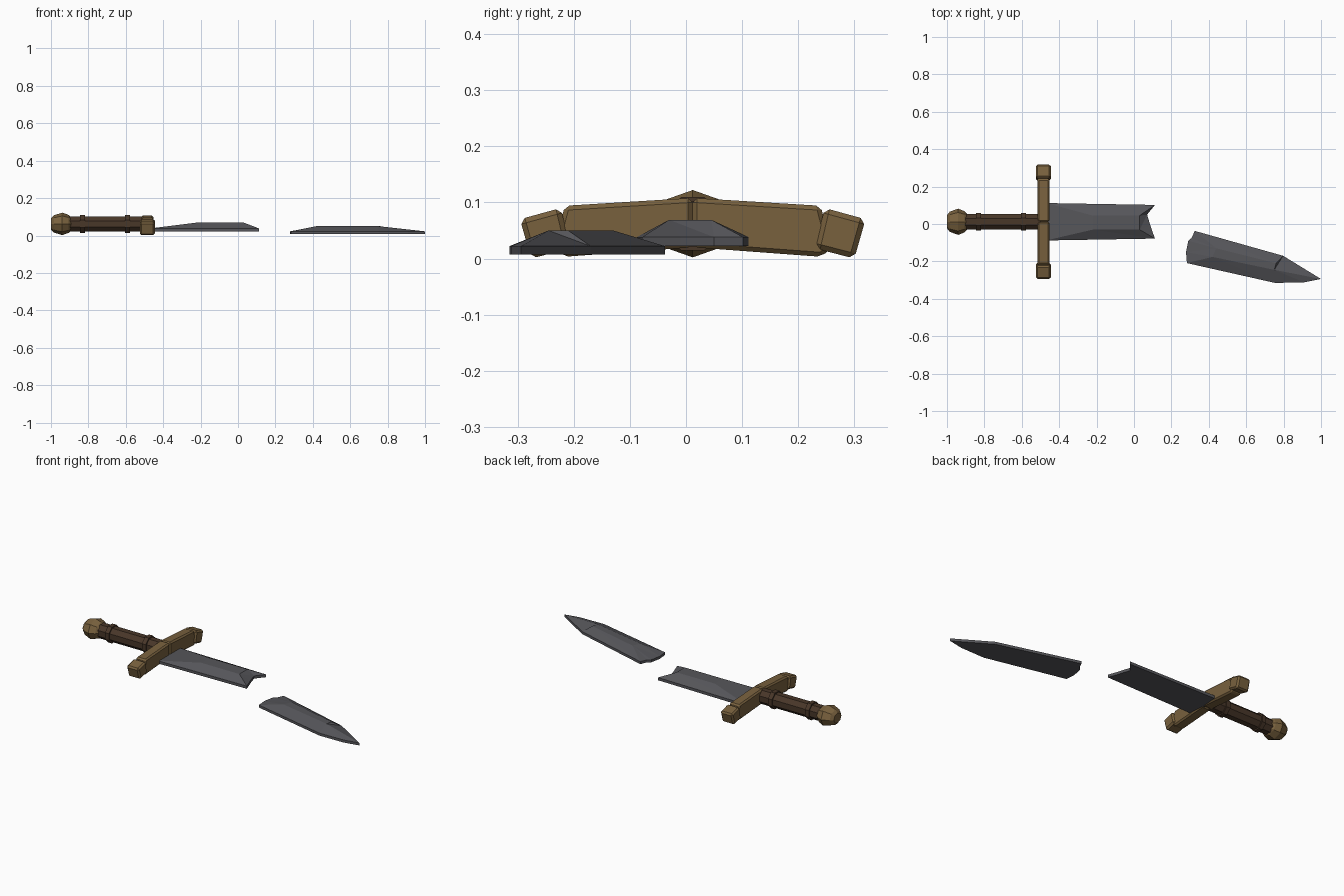
import bpy, bmesh, math
from mathutils import Vector

if "Cube" in bpy.data.objects:
    bpy.data.objects.remove(bpy.data.objects["Cube"], do_unlink=True)

CY, CZ = 0.012, 0.062   # axis of the handle


def material(name, rgb):
    m = bpy.data.materials.new(name)
    m.use_nodes = True
    m.diffuse_color = (*rgb, 1)
    bsdf = next(n for n in m.node_tree.nodes if n.type == "BSDF_PRINCIPLED")
    bsdf.inputs["Base Color"].default_value = (*rgb, 1)
    return m


brass = material("aged brass", (0.19, 0.12, 0.048))
leather = material("dark leather", (0.066, 0.038, 0.022))
steel = material("dark steel", (0.092, 0.092, 0.102))


def finish(name, bm, mat, bevel=0):
    bmesh.ops.recalc_face_normals(bm, faces=bm.faces)
    me = bpy.data.meshes.new(name)
    bm.to_mesh(me)
    bm.free()
    me.materials.append(mat)
    ob = bpy.data.objects.new(name, me)
    bpy.context.collection.objects.link(ob)
    if bevel:
        mod = ob.modifiers.new("bevel", "BEVEL")
        mod.width = bevel
        mod.segments = 1
    return ob


def lathe_x(name, profile, mat, sides=8, turn=0.0, wide=1.0):
    """Faceted body of (x, radius) rings around the handle axis."""
    bm = bmesh.new()
    rings = []
    for x, r in profile:
        angles = [2 * math.pi * (i + turn) / sides for i in range(sides)]
        rings.append([bm.verts.new((x, CY + wide * r * math.cos(a), CZ + r * math.sin(a)))
                      for a in angles])
    for a, b in zip(rings, rings[1:]):
        for i in range(sides):
            j = (i + 1) % sides
            bm.faces.new((a[i], a[j], b[j], b[i]))
    bm.faces.new(rings[0])
    bm.faces.new(rings[-1])
    return finish(name, bm, mat)


def beam(name, profile, x0, x1, side, bevel):
    """Side profile of (distance from centre, z), extruded along x."""
    bm = bmesh.new()
    face = bm.faces.new([bm.verts.new((x0, CY + side * y, z)) for y, z in profile])
    ext = bmesh.ops.extrude_face_region(bm, geom=[face])["geom"]
    verts = [v for v in ext if isinstance(v, bmesh.types.BMVert)]
    bmesh.ops.translate(bm, verts=verts, vec=Vector((x1 - x0, 0, 0)))
    return finish(name, bm, brass, bevel)


def blade(name, outline, plateau, z0, z1, z2):
    """Flat-backed blade: outline of (x, y, plateau corner), sloping up to a plateau."""
    bm = bmesh.new()
    low = [bm.verts.new((x, y, z0)) for x, y, p in outline]
    rim = [bm.verts.new((x, y, z1)) for x, y, p in outline]
    top = [bm.verts.new((x, y, z2)) for x, y in plateau]
    bm.faces.new(low)
    bm.faces.new(top)
    for i in range(len(outline)):
        j = (i + 1) % len(outline)
        p, q = outline[i][2], outline[j][2]
        bm.faces.new((low[i], low[j], rim[j], rim[i]))
        bm.faces.new((rim[i], rim[j], top[p]))
        if p != q:
            bm.faces.new((rim[j], top[q], top[p]))
    return finish(name, bm, steel)


# Handle
lathe_x("pommel", [(-1.0, 0.03), (-0.985, 0.046), (-0.94, 0.06), (-0.905, 0.048), (-0.89, 0.034)],
        brass, wide=1.17)
lathe_x("grip", [(-0.9, 0.044), (-0.5, 0.044)], leather, turn=0.5)
for label, x in (("rear", -0.845), ("front", -0.604)):
    lathe_x(label + "_grip_collar", [(x, 0.052), (x + 0.026, 0.052)], leather, turn=0.5)

# Crossguard, drooping towards both ends
for label, side in (("left", 1), ("right", -1)):
    beam(label + "_guard_arm", [(0, 0.02), (0.23, 0.003), (0.247, 0.02), (0.228, 0.094), (0.0, 0.108)],
         -0.517, -0.453, side, 0.008)
    beam(label + "_guard_tip", [(0.218, 0.018), (0.288, 0.0), (0.308, 0.07), (0.235, 0.09)],
         -0.525, -0.445, side, 0.009)

# Broken blade
blade("blade_base",
      [(-0.47, -0.088, 0), (0.112, -0.078, 1), (0.088, -0.01, 1), (0.07, 0.05, 2),
       (0.112, 0.102, 2), (-0.47, 0.112, 3)],
      [(-0.22, -0.03), (0.03, -0.03), (0.03, 0.045), (-0.22, 0.045)],
      0.022, 0.038, 0.069)
blade("blade_point",
      [(0.283, -0.209, 0), (0.754, -0.315, 1), (0.91, -0.312, 1), (1.0, -0.294, 1),
       (0.797, -0.17, 2), (0.325, -0.037, 3), (0.308, -0.075, 3), (0.29, -0.09, 3),
       (0.278, -0.15, 0)],
      [(0.42, -0.176), (0.75, -0.245), (0.76, -0.21), (0.44, -0.13)],
      0.007, 0.022, 0.05)
